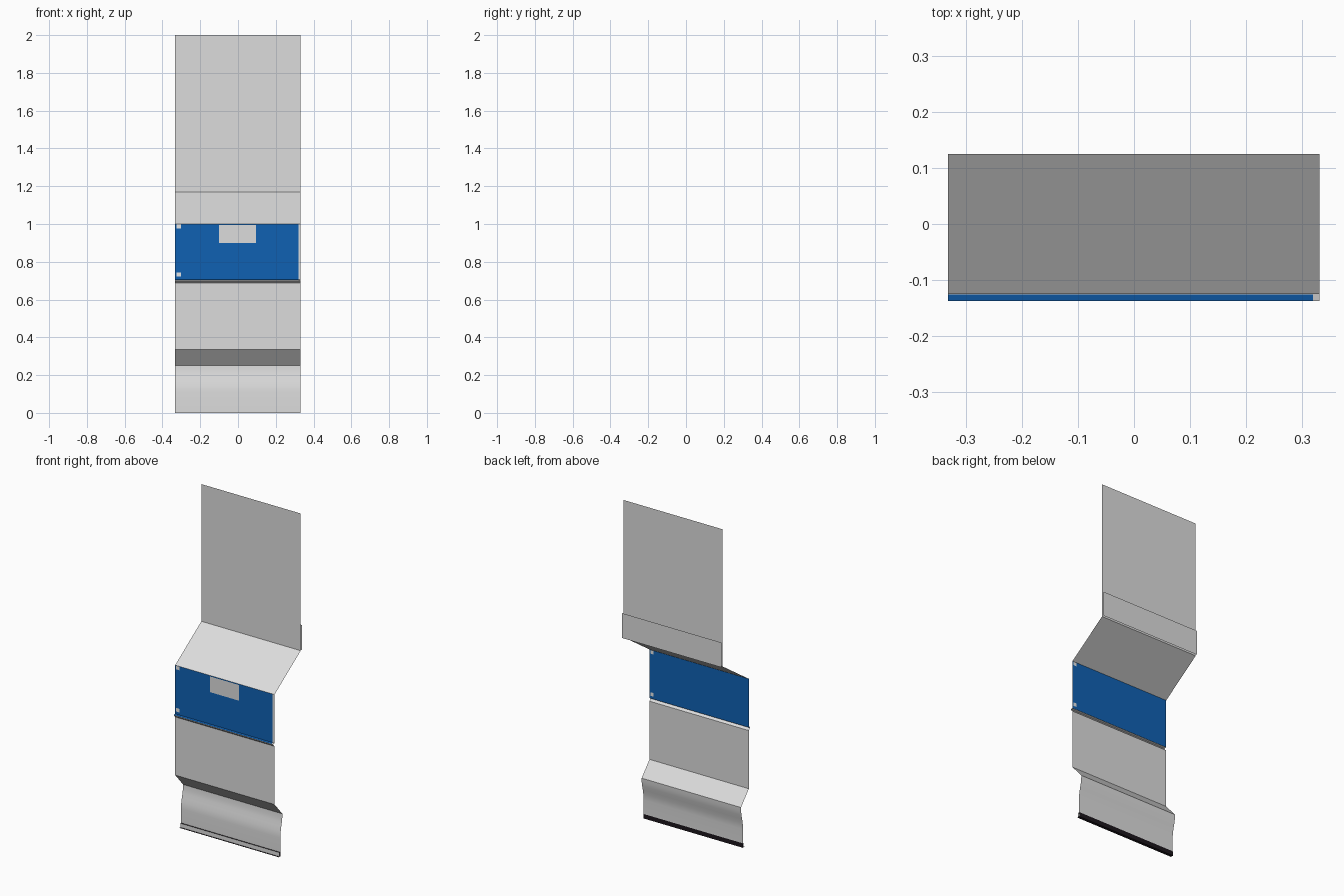
import bpy, bmesh

if "Cube" in bpy.data.objects:
    bpy.data.objects.remove(bpy.data.objects["Cube"])

X0, X1 = -0.333, 0.332


def material(name, rgb):
    m = bpy.data.materials.new(name)
    m.diffuse_color = (*rgb, 1)
    m.use_nodes = True
    m.node_tree.nodes["Principled BSDF"].inputs["Base Color"].default_value = m.diffuse_color
    return m


GREY = material("light grey", (0.72, 0.72, 0.72))
BLUE = material("sign blue", (0.005, 0.12, 0.45))
WHITE = material("white", (0.85, 0.85, 0.85))
BLACK = material("near black", (0.012, 0.008, 0.012))


def sheet(name, profile, mat, x0=X0, x1=X1, smooth=False):
    """Thin sheet: a (y, z) profile swept along x; top-to-bottom faces the front."""
    bm = bmesh.new()
    rows = [(bm.verts.new((x0, y, z)), bm.verts.new((x1, y, z))) for y, z in profile]
    for (a, b), (c, d) in zip(rows, rows[1:]):
        f = bm.faces.new((a, c, d, b))
        f.smooth = smooth
    me = bpy.data.meshes.new(name)
    bm.to_mesh(me)
    bm.free()
    me.materials.append(mat)
    ob = bpy.data.objects.new(name, me)
    bpy.context.collection.objects.link(ob)
    return ob


# upper panel and sloping shelf
sheet("upper_panel", [(0.125, 2.0), (0.125, 1.17)], GREY)
sheet("sloped_shelf", [(0.125, 1.17), (-0.125, 1.0)], GREY)

# mounting strip behind the upper panel, facing the back
sheet("rear_strip", [(0.138, 1.17), (0.138, 1.32)], GREY)

# middle panel with its projecting lip, and the lower panel
sheet("middle_panel", [(-0.125, 1.0), (-0.125, 0.706)], GREY)
sheet("lip", [(-0.125, 0.706), (-0.138, 0.703), (-0.138, 0.699), (-0.125, 0.687)], GREY)
sheet("lower_panel", [(-0.125, 0.687), (-0.125, 0.335)], GREY)

# blue facing on the front, on the lip and on the back
sheet("blue_front", [(-0.1257, 1.0), (-0.1257, 0.7065), (-0.138, 0.7035)], BLUE, X0, 0.32)
sheet("blue_back", [(-0.1243, 0.706), (-0.1243, 1.0)], BLUE)

# blank label and corner squares
sheet("label", [(-0.1264, 0.995), (-0.1264, 0.9)], GREY, -0.1, 0.095)
for i, z in enumerate((0.977, 0.722)):
    sheet(f"front_square_{i}", [(-0.1264, z + 0.022), (-0.1264, z)], WHITE, -0.325, -0.303)
    sheet(f"back_square_{i}", [(-0.1236, z), (-0.1236, z + 0.022)], WHITE, 0.303, 0.325)

# undercut below the lower panel and the curved kick plate
sheet("undercut", [(-0.125, 0.335), (-0.05, 0.25)], GREY)
sheet("kick_plate", [(-0.05, 0.25), (-0.051, 0.225), (-0.055, 0.2), (-0.061, 0.175),
                     (-0.066, 0.15), (-0.069, 0.13), (-0.07, 0.11), (-0.07, 0.025)],
      GREY, smooth=True)

# base channel: grey front, dark ledges and dark back
sheet("base_top_ledge", [(-0.068, 0.025), (-0.076, 0.025)], BLACK)
sheet("base_front", [(-0.076, 0.025), (-0.076, 0.0)], GREY)
sheet("base_toe", [(-0.067, 0.0), (-0.084, 0.0)], BLACK)
sheet("base_back", [(-0.067, 0.0), (-0.067, 0.027)], BLACK)
